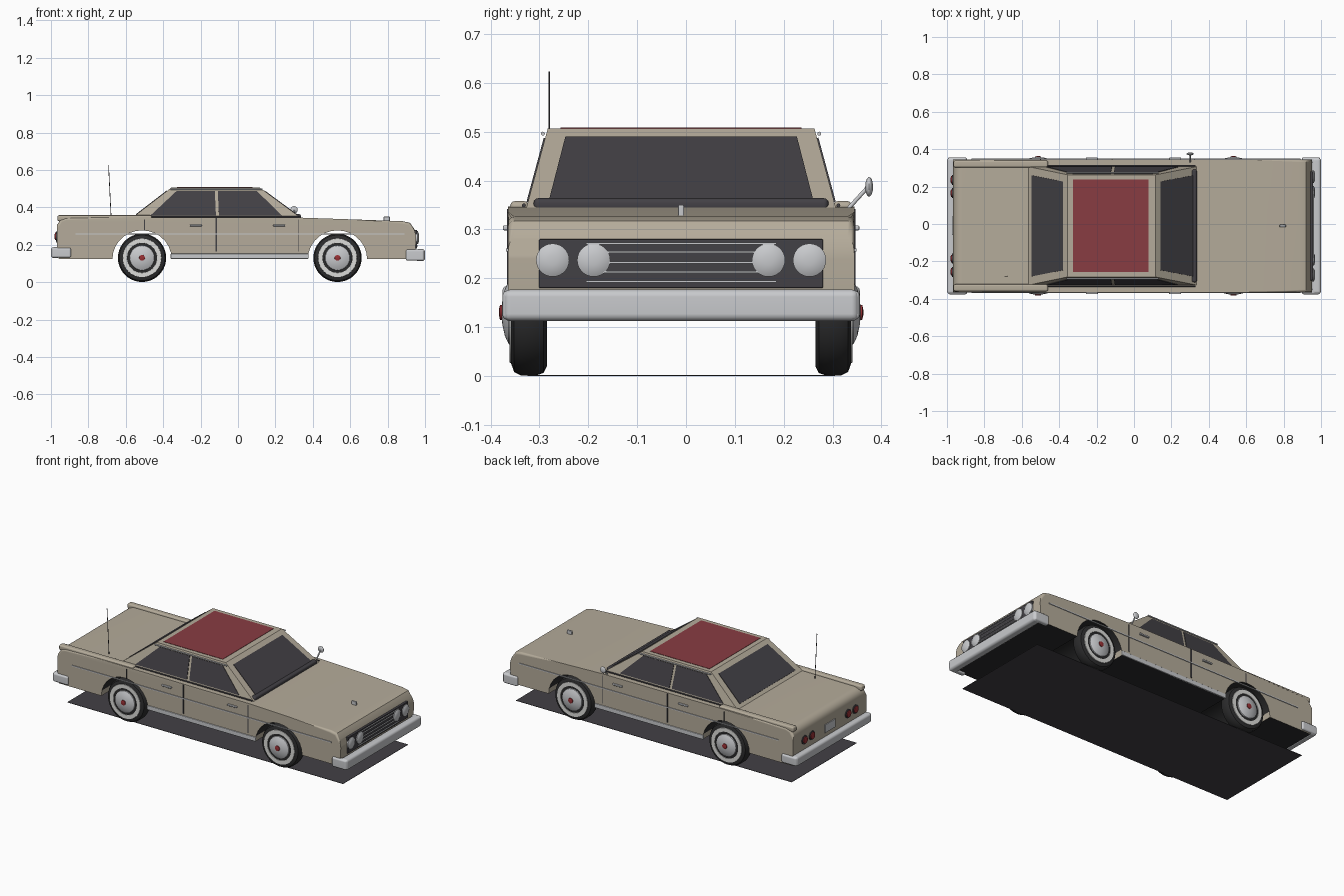
import bpy, bmesh, math
from mathutils import Vector, Matrix

if "Cube" in bpy.data.objects:
    bpy.data.objects.remove(bpy.data.objects["Cube"])

YC = -0.01  # car centreline (the single side mirror shifts the bounds)


def material(name, rgb):
    m = bpy.data.materials.new(name)
    m.diffuse_color = (*rgb, 1)
    m.use_nodes = True
    m.node_tree.nodes["Principled BSDF"].inputs["Base Color"].default_value = m.diffuse_color
    return m


TAN = material("tan paint", (0.46, 0.41, 0.325))
DARK = material("dark glass", (0.055, 0.052, 0.06))
RED = material("roof red", (0.25, 0.045, 0.055))
LAMP = material("lamp red", (0.32, 0.03, 0.035))
CHROME = material("chrome", (0.58, 0.59, 0.61))
BLACK = material("tyre black", (0.025, 0.025, 0.026))
WHITE = material("whitewall", (0.72, 0.72, 0.70))


def finish(name, bm, mat, second=None, rule=None, weighted=False):
    bmesh.ops.recalc_face_normals(bm, faces=bm.faces)
    bm.normal_update()
    if rule:
        for f in bm.faces:
            f.material_index = 1 if rule(f) else 0
    me = bpy.data.meshes.new(name)
    bm.to_mesh(me)
    bm.free()
    me.materials.append(mat)
    if second:
        me.materials.append(second)
    ob = bpy.data.objects.new(name, me)
    bpy.context.collection.objects.link(ob)
    bpy.ops.object.select_all(action='DESELECT')
    ob.select_set(True)
    bpy.context.view_layer.objects.active = ob
    bpy.ops.object.shade_smooth_by_angle(angle=math.radians(35))
    if weighted:
        ob.modifiers.new("weighted", 'WEIGHTED_NORMAL').keep_sharp = True
    return ob


def bevel_sharp(bm, width, seg=3, angle=40):
    edges = [e for e in bm.edges if len(e.link_faces) == 2
             and e.calc_face_angle() > math.radians(angle)]
    bmesh.ops.bevel(bm, geom=edges, offset=width, segments=seg,
                    profile=0.5, affect='EDGES', clamp_overlap=True)


def box(name, x, y, z, mat, bevel=0.0):
    """x, y, z are (min, max); y is measured from the centreline."""
    bm = bmesh.new()
    bmesh.ops.create_cube(bm, size=1)
    for v in bm.verts:
        for i, (r, o) in enumerate(((x, 0), (y, YC), (z, 0))):
            v.co[i] = (r[0] + r[1]) / 2 + v.co[i] * (r[1] - r[0]) + o
    if bevel:
        bevel_sharp(bm, bevel)
    return finish(name, bm, mat, weighted=bool(bevel))


def both(name, x, y, z, mat, bevel=0.0):
    box("left_" + name, x, y, z, mat, bevel)
    box("right_" + name, x, (-y[1], -y[0]), z, mat, bevel)


def prism(bm, low, high):
    a = [bm.verts.new(p) for p in low]
    b = [bm.verts.new(p) for p in high]
    bm.faces.new(a)
    bm.faces.new(b[::-1])
    for i in range(len(a)):
        j = (i + 1) % len(a)
        bm.faces.new((a[j], a[i], b[i], b[j]))


def plate(name, pts, mat, t=0.003):
    p = [Vector((x, y + YC, z)) for x, y, z in pts]
    n = (p[1] - p[0]).cross(p[2] - p[1]).normalized() * t
    bm = bmesh.new()
    prism(bm, [v - n for v in p], [v + n for v in p])
    return finish(name, bm, mat)


def lathe(name, profile, centre, axis, mat, seg=40):
    """profile = (radius, distance along axis) pairs."""
    bm = bmesh.new()
    rot = Vector((0, 0, 1)).rotation_difference(Vector(axis)).to_matrix()
    c = Vector(centre) + Vector((0, YC, 0))
    rings = []
    for r, h in profile:
        rings.append([bm.verts.new(c + rot @ Vector(
            (r * math.cos(k * math.tau / seg), r * math.sin(k * math.tau / seg), h)))
            for k in range(seg)])
    for a, b in zip(rings, rings[1:]):
        for k in range(seg):
            j = (k + 1) % seg
            bm.faces.new((a[k], a[j], b[j], b[k]))
    bm.faces.new(rings[0])
    bm.faces.new(rings[-1])
    return finish(name, bm, mat)


def rod(name, p, q, r, mat, seg=12):
    d = Vector(q) - Vector(p)
    return lathe(name, [(r, 0), (r, d.length)], p, d.normalized(), mat, seg)


# Lower body: side profile with wheel arches, extruded across the width
AXLES = (0.532, -0.513)
profile = [(-0.958, 0.125), (-0.968, 0.2), (-0.968, 0.305), (-0.95, 0.333), (-0.92, 0.345),
           (-0.5, 0.347), (0.33, 0.345), (0.6, 0.336), (0.88, 0.326), (0.92, 0.317),
           (0.942, 0.285), (0.953, 0.24), (0.945, 0.125)]
for ax in AXLES:
    for k in range(15):
        a = math.pi * k / 14
        profile.append((ax + 0.158 * math.cos(a), 0.125 + 0.152 * math.sin(a)))
bm = bmesh.new()
prism(bm, [(x, YC - 0.355, z) for x, z in profile], [(x, YC + 0.355, z) for x, z in profile])
edges = [e for e in bm.edges if abs(e.verts[0].co.y - e.verts[1].co.y) < 0.01
         and min(v.co.z for v in e.verts) > 0.28]
bmesh.ops.bevel(bm, geom=edges, offset=0.014, segments=3, profile=0.5, affect='EDGES')
finish("body", bm, TAN, BLACK, lambda f: f.normal.z < -0.3 and abs(f.normal.y) < 0.5, True)
both("rear_fender_ridge", (-0.965, -0.46), (0.312, 0.35), (0.325, 0.358), TAN, 0.01)

# Cabin: tapered block, with glass plates on its sloping sides


def side_y(z):
    return 0.318 - (z - 0.34) * 0.27


def front_x(z):
    return 0.335 - (z - 0.345) * 1.36


def rear_x(z):
    return -0.565 + (z - 0.345) * 1.3


def ring(z):
    f, r, y = front_x(z), rear_x(z), side_y(z)
    return [(f, YC - y, z), (f, YC + y, z), (r, YC + y, z), (r, YC - y, z)]


bm = bmesh.new()
prism(bm, ring(0.335), ring(0.507))
bevel_sharp(bm, 0.018, 3, 25)
finish("cabin", bm, TAN, weighted=True)
box("roof_panel", (-0.325, 0.077), (-0.247, 0.247), (0.503, 0.509), RED)
for name, fx in (("windshield", front_x), ("rear_window", rear_x)):
    lo, hi = 0.36, 0.488
    plate(name, [(fx(lo), -0.27, lo), (fx(lo), 0.27, lo), (fx(hi), 0.237, hi),
                 (fx(hi), -0.237, hi)], DARK)
panes = {"rear_side_window": [(-0.468, 0.356), (-0.328, 0.487), (-0.124, 0.487), (-0.118, 0.356)],
         "front_side_window": [(-0.102, 0.356), (-0.108, 0.487), (0.1, 0.487), (0.235, 0.356)]}
for s in (1, -1):
    for name, pts in panes.items():
        plate(name, [(x, s * side_y(z), z) for x, z in pts], DARK)
    rod("drip_rail", (-0.36, s * 0.283, 0.496), (0.13, s * 0.283, 0.496), 0.004, CHROME)
    rod("window_sill_trim", (-0.5, s * 0.322, 0.349), (0.33, s * 0.322, 0.349), 0.004, DARK)
box("cowl", (0.3, 0.336), (-0.302, 0.302), (0.336, 0.364), DARK, 0.01)

# Side trim, door gaps and handles
both("side_strip", (-0.87, 0.89), (0.352, 0.359), (0.255, 0.261), CHROME)
both("rocker_trim", (-0.36, 0.377), (0.350, 0.359), (0.125, 0.152), CHROME, 0.003)
for name, x, w, lo, hi in (("middle_door_gap", -0.115, 0.004, 0.165, 0.342),
                           ("front_door_gap", 0.325, 0.002, 0.165, 0.335),
                           ("rear_door_gap", -0.5, 0.002, 0.275, 0.335)):
    both(name, (x - w, x + w), (0.352, 0.357), (lo, hi), DARK)
for x in (-0.225, 0.22):
    both("door_handle", (x - 0.032, x + 0.032), (0.353, 0.365), (0.298, 0.308), CHROME, 0.003)

# Bumpers with wrapped ends
for name, outer, inner, tip, lo, hi in (("front", 1.0, 0.95, 0.897, 0.112, 0.177),
                                        ("rear", -1.0, -0.955, -0.893, 0.128, 0.187)):
    box(name + "_bumper", sorted((outer, inner)), (-0.364, 0.364), (lo, hi), CHROME, 0.015)
    both(name + "_bumper_end", sorted((outer * 0.995, tip)), (0.335, 0.366),
         (lo + 0.003, hi - 0.003), CHROME, 0.01)

# Grille, headlamps, tail lamps, number plate
box("grille", (0.93, 0.957), (-0.291, 0.291), (0.18, 0.28), DARK, 0.003)
for z in (0.193, 0.213, 0.232, 0.254, 0.271):
    box("grille_bar", (0.95, 0.962), (-0.195, 0.195), (z - 0.002, z + 0.002), CHROME)
for s in (1, -1):
    for y in (0.263, 0.179):
        lathe("headlamp", [(0.034, 0), (0.034, 0.026), (0.025, 0.031), (0.01, 0.034)],
              (0.935, s * y, 0.237), (1, 0, 0), CHROME, 28)
    for y in (0.246, 0.175):
        lathe("tail_lamp_rim", [(0.027, 0), (0.027, 0.01), (0.022, 0.012)],
              (-0.962, s * y, 0.245), (-1, 0, 0), DARK, 24)
        lathe("tail_lamp", [(0.022, 0), (0.02, 0.016), (0.008, 0.019)],
              (-0.962, s * y, 0.245), (-1, 0, 0), LAMP, 24)
box("number_plate", (-0.973, -0.965), (-0.05, 0.05), (0.213, 0.262), CHROME)

# Wheels
for ax in AXLES:
    for s in (1, -1):
        c, d = (ax, 0, 0.13), (0, s, 0)
        lathe("tyre", [(0.06, 0.275), (0.11, 0.275), (0.124, 0.282), (0.129, 0.297), (0.129, 0.328),
                       (0.122, 0.342), (0.105, 0.348), (0.06, 0.348)], c, d, BLACK)
        lathe("whitewall", [(0.104, 0.346), (0.103, 0.351), (0.08, 0.351), (0.079, 0.346)],
              c, d, WHITE)
        lathe("hubcap", [(0.067, 0.346), (0.065, 0.353), (0.048, 0.361), (0.025, 0.366),
                         (0.005, 0.368)], c, d, CHROME)
        lathe("hub_centre", [(0.016, 0.364), (0.015, 0.371), (0.006, 0.373)], c, d, LAMP, 20)

# Aerial, side mirror, bonnet ornament
rod("aerial", (-0.678, -0.27, 0.34), (-0.692, -0.27, 0.623), 0.0018, DARK, 8)
rod("mirror_stem", (0.3, 0.34, 0.34), (0.3, 0.382, 0.386), 0.004, CHROME)
bm = bmesh.new()
bmesh.ops.create_uvsphere(bm, u_segments=20, v_segments=12, radius=1,
                          matrix=Matrix.Translation((0.3, 0.375, 0.387))
                          @ Matrix.Diagonal((0.019, 0.008, 0.02, 1)))
finish("mirror_head", bm, CHROME)
box("bonnet_ornament", (0.778, 0.812), (-0.006, 0.006), (0.325, 0.35), CHROME, 0.003)

# Thin dark base sheet beneath the car
box("base_sheet", (-0.93, 0.94), (-0.315, 0.315), (0.0, 0.002), DARK)
